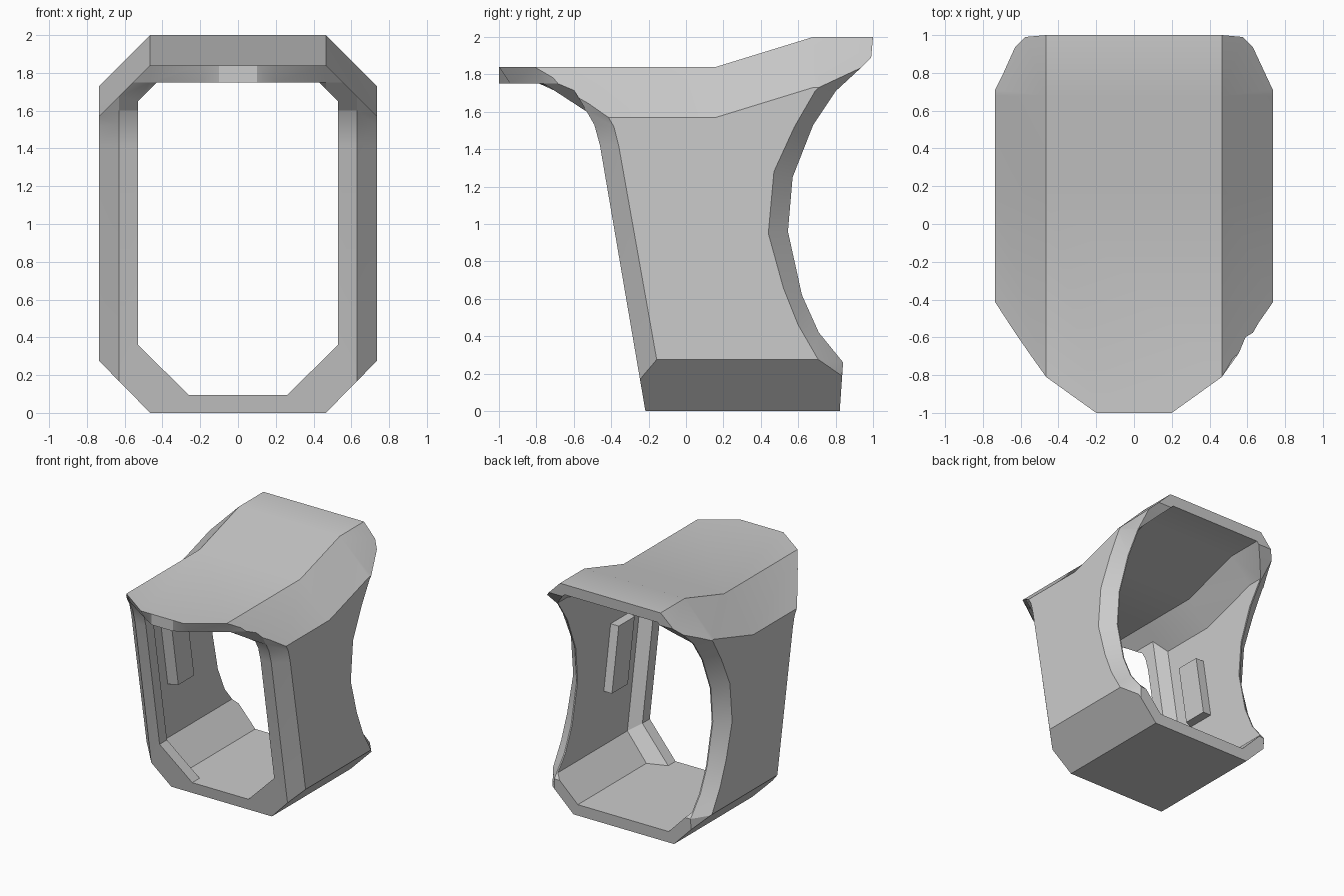
import bpy, bmesh, math

if "Cube" in bpy.data.objects:
    bpy.data.objects.remove(bpy.data.objects["Cube"])

grey = bpy.data.materials.new("plain_grey")
grey.use_nodes = True
grey.diffuse_color = (0.6, 0.6, 0.6, 1)
grey.node_tree.nodes["Principled BSDF"].inputs["Base Color"].default_value = grey.diffuse_color


def loft(name, rings):
    """Closed solid through rings of equal point count."""
    bm = bmesh.new()
    loops = [[bm.verts.new(p) for p in ring] for ring in rings]
    for a, b in zip(loops, loops[1:]):
        for i in range(len(a)):
            j = (i + 1) % len(a)
            bm.faces.new((a[i], a[j], b[j], b[i]))
    bm.faces.new(loops[0][::-1])
    bm.faces.new(loops[-1])
    bmesh.ops.recalc_face_normals(bm, faces=bm.faces)
    mesh = bpy.data.meshes.new(name)
    bm.to_mesh(mesh)
    bm.free()
    mesh.materials.append(grey)
    obj = bpy.data.objects.new(name, mesh)
    bpy.context.collection.objects.link(obj)
    return obj


def octagon(half, y, rise=0, slant=0):
    """Mirrored ring in x and z; the upper half is lifted by rise."""
    ring = half + [(-x, z) for x, z in reversed(half)]
    return [(x, y - slant * z, z + (rise if z > 1 else 0)) for x, z in ring]


def combine(obj, cutter, operation):
    mod = obj.modifiers.new(operation.lower(), 'BOOLEAN')
    mod.operation, mod.object, mod.solver = operation, cutter, 'EXACT'
    graph = bpy.context.evaluated_depsgraph_get()
    mesh = bpy.data.meshes.new_from_object(obj.evaluated_get(graph))
    obj.modifiers.clear()
    obj.data = mesh
    bpy.data.objects.remove(cutter)


# Outer octagonal sleeve with a roof that rises toward the back
outer = [(0.465, 0), (0.735, 0.275), (0.735, 1.57), (0.465, 1.84)]
shell = loft("shell", [octagon(outer, y, r) for y, r in
                       ((-1.1, 0), (0.16, 0), (0.68, 0.16), (1.1, 0.16))])

# Side outline: front pillar, brim, back scoop, given at several x stations
pillar = [(-0.2, -0.1), (-0.46, 1.42), (-0.49, 1.53), (-0.53, 1.6)]
scoop = [(1, 2.1), (1, 2), (0.99, 1.89), (0.93, 1.83), (0.8, 1.71), (0.68, 1.53),
         (0.57, 1.25), (0.545, 0.96), (0.62, 0.62), (0.71, 0.42), (0.84, 0.26), (0.815, -0.1)]
edge_pillar = [(-0.09, -0.1), (-0.36, 1.42), (-0.385, 1.52), (-0.42, 1.58)]
edge_scoop = [(1, 2.1), (0.97, 2), (0.88, 1.89), (0.8, 1.82), (0.69, 1.71), (0.58, 1.52),
              (0.47, 1.28), (0.44, 0.95), (0.52, 0.66), (0.6, 0.46), (0.71, 0.27), (0.8, -0.1)]


def outline(low, tip):
    return pillar + [(low, 1.75), (tip, 1.84), (tip, 2.1)] + scoop


rim = outline(-0.62, -0.62)
edge = edge_pillar + [(-0.5, 1.75), (-0.5, 1.84), (-0.5, 2.1)] + edge_scoop
beyond = [(2 * a[0] - b[0], 2 * a[1] - b[1]) for a, b in zip(edge, rim)]
stations = [(0.1, outline(-1, -1)), (0.2, outline(-0.94, -1)),
            (0.465, outline(-0.76, -0.81)), (0.63, rim), (0.735, edge), (0.84, beyond)]
stations = [(-x, p) for x, p in reversed(stations)] + stations
side_cut = loft("side_cut", [[(x, y, z) for y, z in p] for x, p in stations])
combine(shell, side_cut, 'INTERSECT')

# Hollow: narrow front opening, then a wider chamber behind the front flange
narrow = [(0.26, 0.095), (0.53, 0.36), (0.53, 1.65), (0.43, 1.75)]
wide = [(0.42, 0.095), (0.62, 0.3), (0.62, 1.56), (0.43, 1.75)]
hollow = loft("hollow", [octagon(narrow, -1.3), octagon(narrow, -0.12, 0, 0.17),
                         octagon(wide, -0.06, 0, 0.17), octagon(wide, 0.16),
                         octagon(wide, 0.68, 0.16), octagon(wide, 1.3, 0.16)])
combine(shell, hollow, 'DIFFERENCE')

bpy.ops.object.select_all(action='DESELECT')
shell.select_set(True)
bpy.context.view_layer.objects.active = shell
bpy.ops.object.shade_smooth_by_angle(angle=math.radians(22))

# Slanted blocks on the inner side walls
for side, label in ((1, "left"), (-1, "right")):
    rings = []
    for x, inset in ((0.66, 0), (0.545, 0.05)):
        ring = [(-0.06 + inset, 0.75), (0.2, 0.75), (0.2, 1.28), (-0.06 + inset, 1.28)]
        rings.append([(side * x, y - 0.17 * (z - 0.75), z) for y, z in ring])
    loft(label + "_inner_block", rings)
